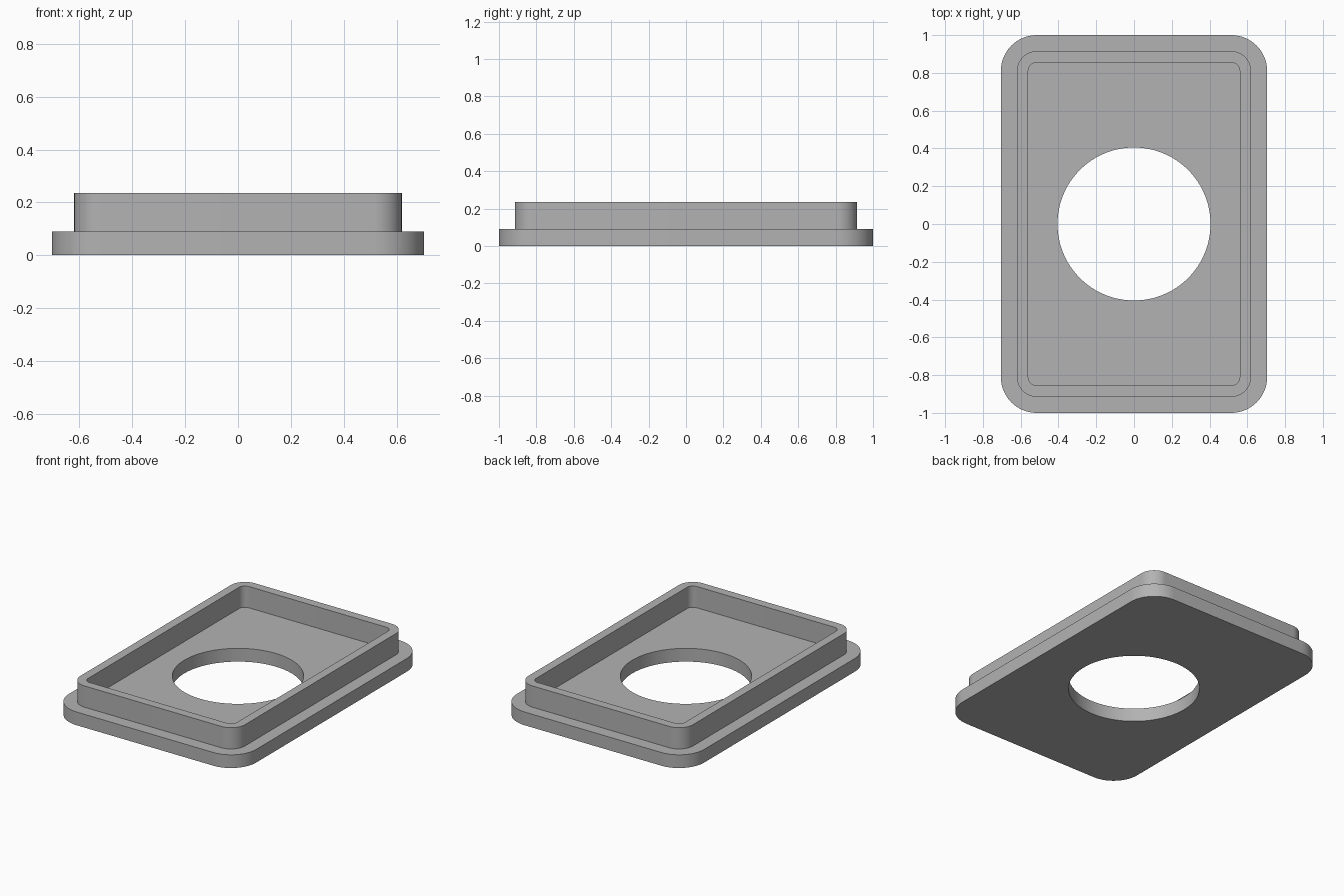
import bpy, bmesh
from math import sin, cos, pi, radians

cube = bpy.data.objects.get("Cube")
if cube:
    bpy.data.objects.remove(cube, do_unlink=True)

BASE_TOP, RIM_TOP = 0.09, 0.235
CORNER_STEPS = 14

bm = bmesh.new()


def rounded_ring(half_x, half_y, radius, z):
    """Closed loop of vertices around a rounded rectangle."""
    ring = []
    for corner, (sx, sy) in enumerate([(1, 1), (-1, 1), (-1, -1), (1, -1)]):
        for i in range(CORNER_STEPS + 1):
            a = (corner + i / CORNER_STEPS) * pi / 2
            ring.append(bm.verts.new((sx * (half_x - radius) + radius * cos(a),
                                      sy * (half_y - radius) + radius * sin(a), z)))
    return ring


def circle_ring(radius, z, count=96):
    return [bm.verts.new((radius * cos(2 * pi * i / count),
                          radius * sin(2 * pi * i / count), z)) for i in range(count)]


def bridge(a, b):
    """Quad strip between two loops of equal length."""
    for i in range(len(a)):
        j = (i + 1) % len(a)
        bm.faces.new((a[i], a[j], b[j], b[i]))


def fill_between(outer, inner):
    """Flat face region between an outline and a hole."""
    edges = [bm.edges.get((r[i - 1], r[i])) for r in (outer, inner) for i in range(len(r))]
    bmesh.ops.triangle_fill(bm, edges=edges, use_beauty=True)


# Outline loops running from the underside, over the rim, to the recessed floor
loops = [
    rounded_ring(0.705, 1.0, 0.19, 0),
    rounded_ring(0.705, 1.0, 0.19, BASE_TOP),
    rounded_ring(0.62, 0.915, 0.105, BASE_TOP),
    rounded_ring(0.62, 0.915, 0.105, RIM_TOP),
    rounded_ring(0.56, 0.855, 0.045, RIM_TOP),
    rounded_ring(0.56, 0.855, 0.045, BASE_TOP),
]
for lower, upper in zip(loops, loops[1:]):
    bridge(lower, upper)

# Round opening through the plate
hole_bottom, hole_top = circle_ring(0.405, 0), circle_ring(0.405, BASE_TOP)
bridge(hole_bottom, hole_top)

# Underside and recessed floor
fill_between(loops[0], hole_bottom)
fill_between(loops[-1], hole_top)
bmesh.ops.recalc_face_normals(bm, faces=bm.faces[:])

mesh = bpy.data.meshes.new("flanged_plate")
bm.to_mesh(mesh)
bm.free()
plate = bpy.data.objects.new("flanged_plate", mesh)
bpy.context.collection.objects.link(plate)

# Plain grey finish
grey = bpy.data.materials.new("plain_grey")
grey.use_nodes = True
colour = (0.45, 0.45, 0.45, 1)
grey.diffuse_color = colour
grey.node_tree.nodes["Principled BSDF"].inputs["Base Color"].default_value = colour
mesh.materials.append(grey)

# Smooth corners, crisp edges
bpy.ops.object.select_all(action='DESELECT')
plate.select_set(True)
bpy.context.view_layer.objects.active = plate
bpy.ops.object.shade_smooth_by_angle(angle=radians(30))
